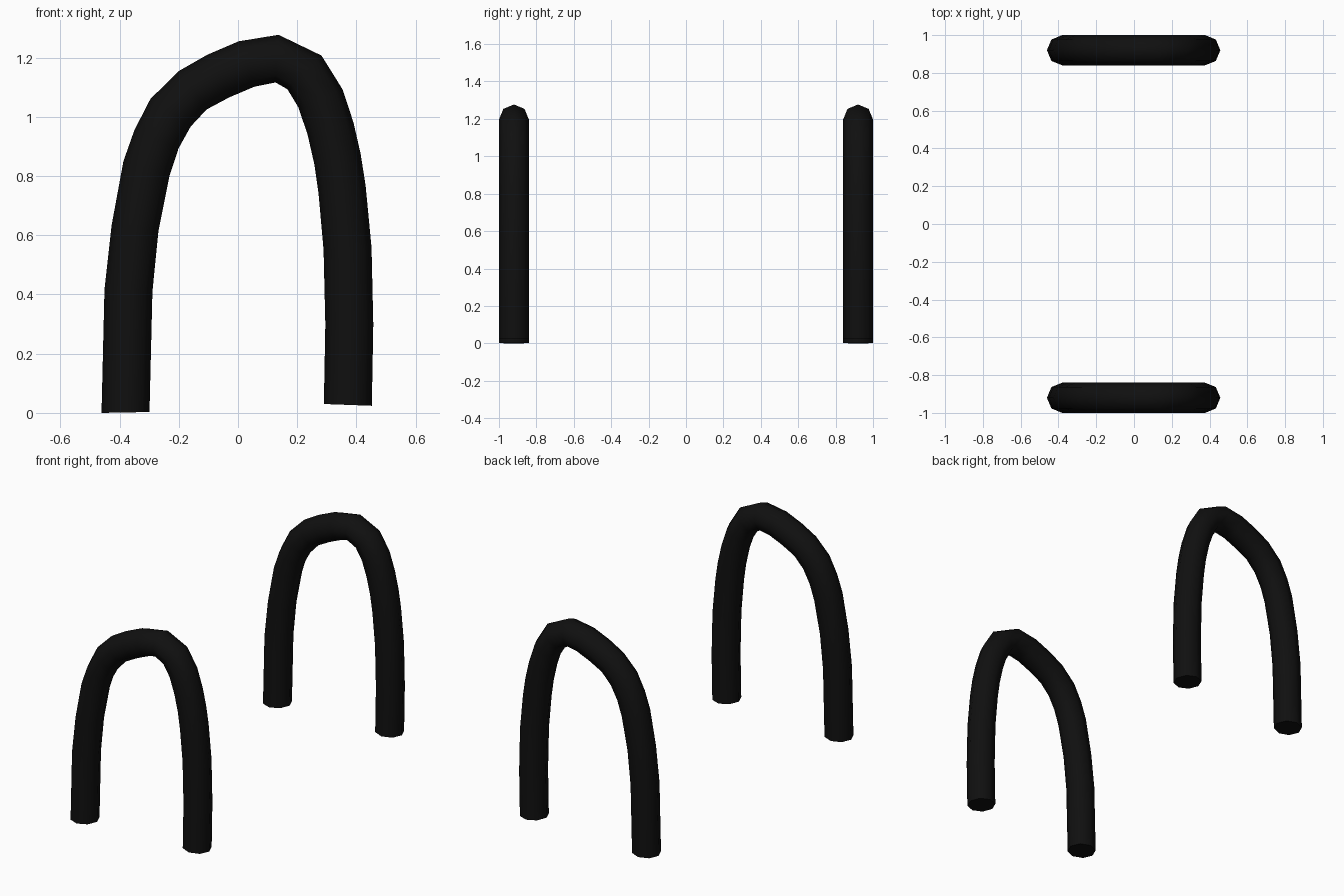
import bpy, bmesh, math
from mathutils import Vector

if "Cube" in bpy.data.objects:
    bpy.data.objects.remove(bpy.data.objects["Cube"])

SIDES = 8
RADIUS = 0.08

# Ring profile in the front plane: outer x, outer z, inner x, inner z
RINGS = [
    (-0.461, 0.000, -0.299, 0.003), (-0.451, 0.416, -0.289, 0.410),
    (-0.427, 0.633, -0.269, 0.612), (-0.387, 0.850, -0.231, 0.802),
    (-0.350, 0.955, -0.201, 0.893), (-0.296, 1.060, -0.160, 0.967),
    (-0.201, 1.154, -0.106, 1.025), (-0.103, 1.210, -0.029, 1.066),
    (0.002, 1.255, 0.056, 1.102), (0.137, 1.277, 0.127, 1.116),
    (0.282, 1.207, 0.167, 1.093), (0.353, 1.093, 0.204, 1.032),
    (0.390, 0.981, 0.235, 0.940), (0.414, 0.876, 0.258, 0.839),
    (0.431, 0.768, 0.272, 0.741), (0.451, 0.559, 0.289, 0.551),
    (0.457, 0.300, 0.295, 0.300), (0.452, 0.024, 0.290, 0.030),
]

black = bpy.data.materials.new("black")
black.diffuse_color = (0.005, 0.005, 0.005, 1)
black.use_nodes = True
black.node_tree.nodes["Principled BSDF"].inputs["Base Color"].default_value = black.diffuse_color


def arch(name, y):
    bm = bmesh.new()
    rings = []
    for ox, oz, ix, iz in RINGS:
        outer, inner = Vector((ox, y, oz)), Vector((ix, y, iz))
        centre, half = (outer + inner) / 2, (outer - inner) / 2
        ring = []
        for k in range(SIDES):
            a = 2 * math.pi * k / SIDES
            ring.append(bm.verts.new(centre + half * math.cos(a)
                                     + Vector((0, RADIUS * math.sin(a), 0))))
        rings.append(ring)
    # Tube walls
    for r0, r1 in zip(rings, rings[1:]):
        for k in range(SIDES):
            n = (k + 1) % SIDES
            bm.faces.new((r0[k], r0[n], r1[n], r1[k]))
    # End caps
    bm.faces.new(rings[0])
    bm.faces.new(rings[-1])
    bmesh.ops.recalc_face_normals(bm, faces=bm.faces)
    mesh = bpy.data.meshes.new(name)
    bm.to_mesh(mesh)
    bm.free()
    mesh.materials.append(black)
    obj = bpy.data.objects.new(name, mesh)
    bpy.context.collection.objects.link(obj)
    bpy.ops.object.select_all(action='DESELECT')
    obj.select_set(True)
    bpy.context.view_layer.objects.active = obj
    bpy.ops.object.shade_smooth_by_angle(angle=math.radians(60))


# Matching front and back arches
arch("front_arch", -0.92)
arch("back_arch", 0.92)
